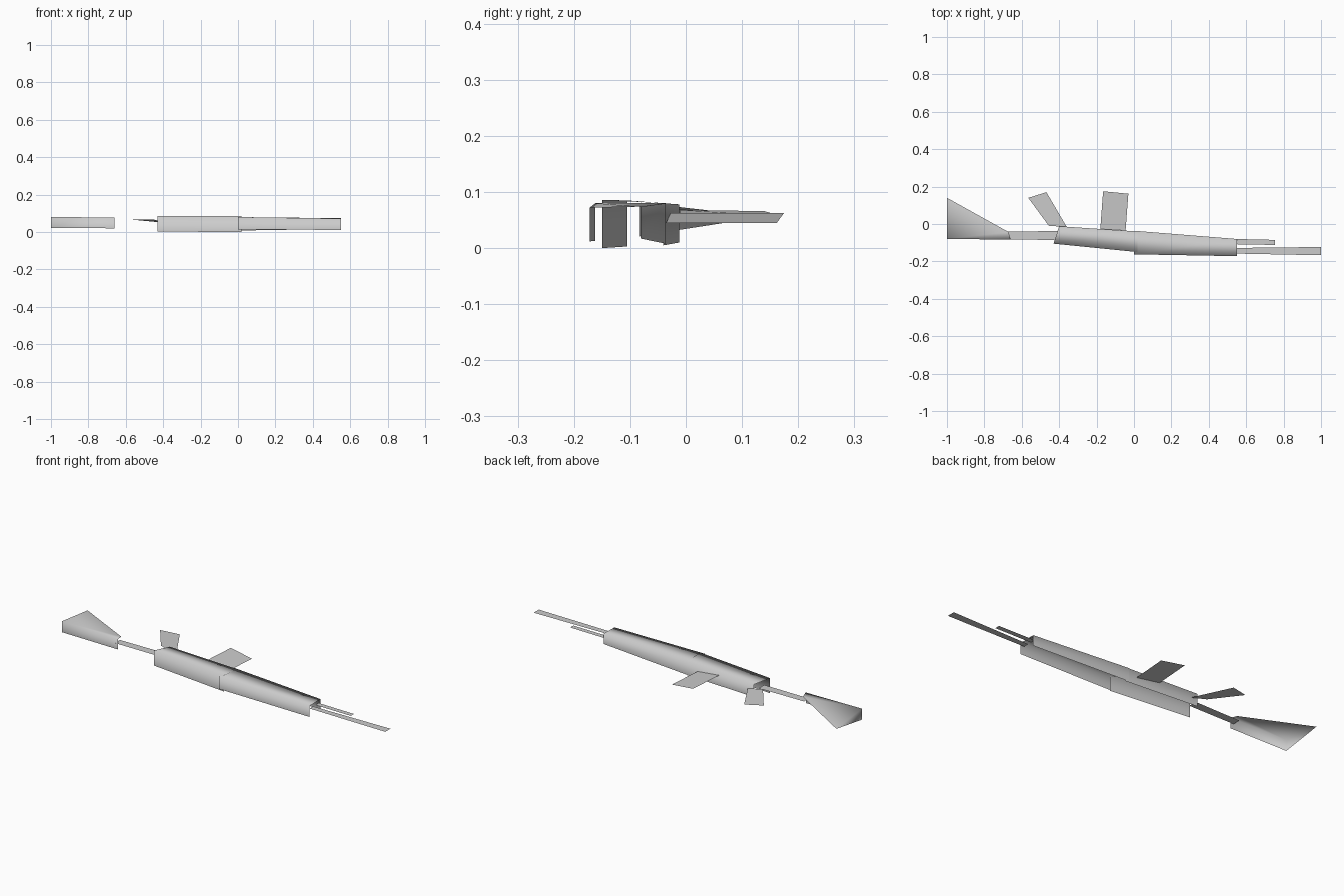
import bpy

grey = bpy.data.materials.new("light_grey")
grey.diffuse_color = (0.6, 0.6, 0.6, 1)


def sheet(name, verts, faces, smooth=True):
    """Open thin-sheet part made from a few corner points."""
    me = bpy.data.meshes.new(name)
    me.from_pydata(verts, [], faces)
    me.materials.append(grey)
    ob = bpy.data.objects.new(name, me)
    bpy.context.collection.objects.link(ob)
    for p in me.polygons:
        p.use_smooth = smooth
    return ob


def channel(name, rear, front):
    """Cover with a top and two side walls, open below and at both ends."""
    return sheet(name, rear + front,
                 [(0, 4, 5, 1), (1, 5, 6, 2), (2, 6, 7, 3)])


def plate(name, corners):
    return sheet(name, corners, [(0, 1, 2, 3)], False)


# Rear and front halves of the main body (near bottom, near top, far top, far bottom)
channel("rear_body",
        [(-0.43, -0.105, 0.003), (-0.43, -0.105, 0.085), (-0.40, -0.012, 0.078), (-0.40, -0.012, 0.01)],
        [(0.02, -0.15, 0.0), (0.02, -0.15, 0.086), (0.02, -0.04, 0.08), (0.02, -0.04, 0.005)])
channel("front_body",
        [(0.0, -0.162, 0.013), (0.0, -0.162, 0.08), (0.0, -0.036, 0.08), (0.0, -0.036, 0.008)],
        [(0.55, -0.172, 0.012), (0.55, -0.172, 0.072), (0.55, -0.08, 0.074), (0.55, -0.08, 0.017)])

# Shoulder stock: side wall, sloping top and tapered end
sheet("stock",
      [(-1.0, -0.08, 0.022), (-1.0, -0.08, 0.081), (-1.0, 0.14, 0.056),
       (-0.66, -0.083, 0.02), (-0.66, -0.083, 0.077), (-0.67, -0.043, 0.072)],
      [(0, 3, 4, 1), (1, 4, 5, 2), (0, 1, 2)])

# Flat bars: stock tube, barrel and the short rod beside it
plate("stock_tube", [(-0.68, -0.083, 0.05), (-0.41, -0.085, 0.05),
                     (-0.41, -0.038, 0.05), (-0.68, -0.04, 0.05)])
plate("barrel", [(0.54, -0.158, 0.05), (1.0, -0.167, 0.05),
                 (1.0, -0.123, 0.05), (0.54, -0.128, 0.05)])
plate("short_rod", [(0.54, -0.108, 0.05), (0.755, -0.112, 0.05),
                    (0.755, -0.085, 0.05), (0.54, -0.08, 0.05)])

# Tilted grip and magazine
plate("grip", [(-0.455, -0.01, 0.068), (-0.36, -0.015, 0.045),
               (-0.468, 0.17, 0.057), (-0.565, 0.14, 0.066)])
plate("magazine", [(-0.18, -0.027, 0.063), (-0.045, -0.035, 0.045),
                   (-0.03, 0.162, 0.045), (-0.165, 0.175, 0.063)])
